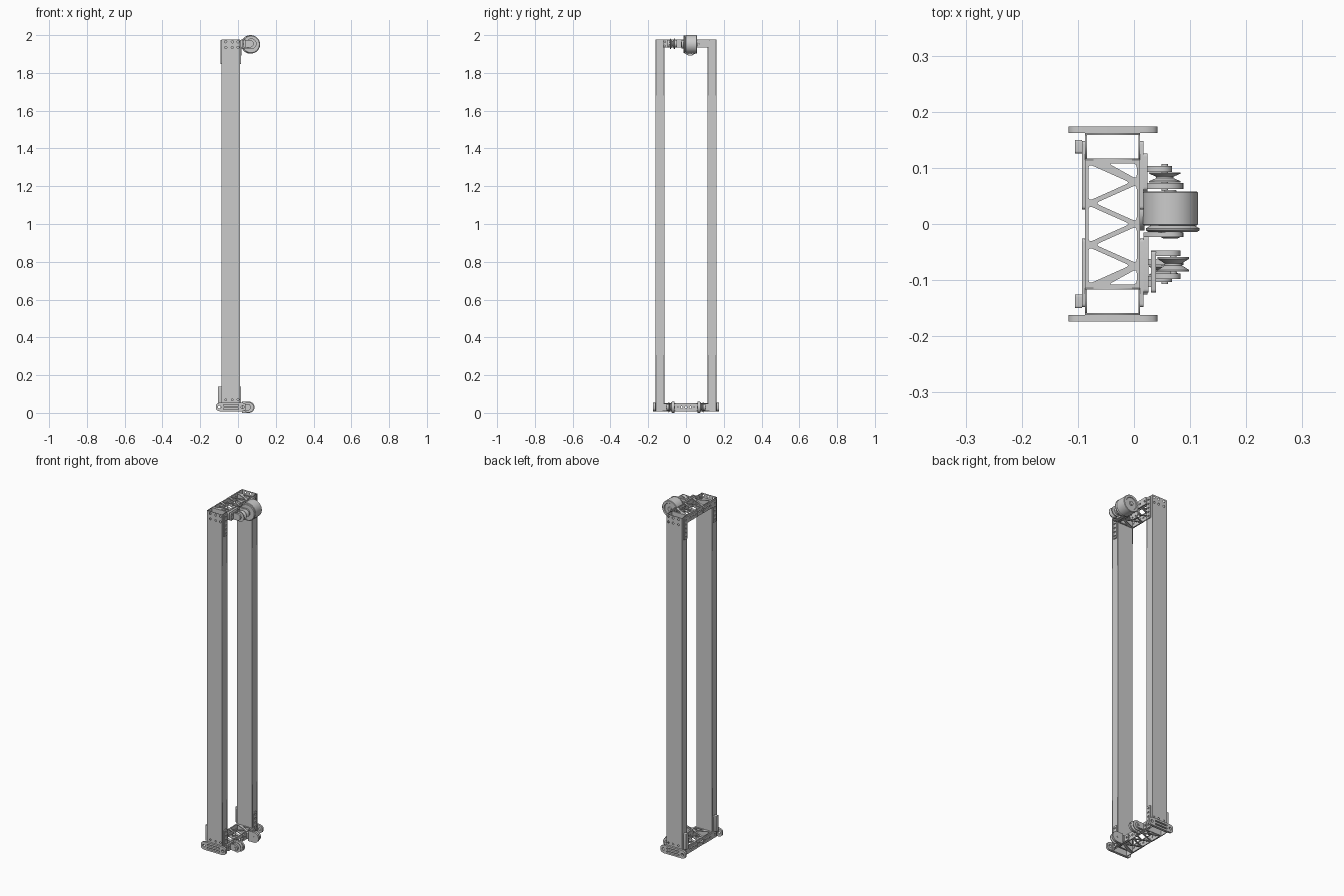
import bpy, bmesh
from math import sin, cos, pi, radians
from mathutils import Vector

if "Cube" in bpy.data.objects:
    bpy.data.objects.remove(bpy.data.objects["Cube"])


def circle(u, v, r, n=16):
    return [(u + r * cos(2 * pi * i / n), v + r * sin(2 * pi * i / n)) for i in range(n)]


def rounded(points, r, steps=4):
    """Round every corner of a polygon."""
    out, n = [], len(points)
    for i in range(n):
        a, p, b = (Vector(points[(i + k) % n]) for k in (-1, 0, 1))
        s = p + (a - p).normalized() * min(r, (a - p).length * 0.45)
        e = p + (b - p).normalized() * min(r, (b - p).length * 0.45)
        for k in range(steps + 1):
            t = k / steps
            out.append(tuple(s * (1 - t) ** 2 + p * 2 * t * (1 - t) + e * t * t))
    return out


def rect(u0, u1, v0, v1):
    return [(u0, v0), (u1, v0), (u1, v1), (u0, v1)]


def finish(name, bm, smooth=True):
    bmesh.ops.remove_doubles(bm, verts=bm.verts, dist=1e-5)
    bmesh.ops.recalc_face_normals(bm, faces=bm.faces)
    me = bpy.data.meshes.new(name)
    bm.to_mesh(me)
    bm.free()
    ob = bpy.data.objects.new(name, me)
    bpy.context.collection.objects.link(ob)
    if smooth:
        bpy.ops.object.select_all(action='DESELECT')
        ob.select_set(True)
        bpy.context.view_layer.objects.active = ob
        bpy.ops.object.shade_smooth_by_angle(angle=radians(30))
    return ob


def plate(name, axis, w0, w1, outline, holes=()):
    """Flat sheet with cut-outs, normal to axis, between w0 and w1."""
    cu = bpy.data.curves.new(name, 'CURVE')
    cu.dimensions, cu.fill_mode, cu.extrude = '2D', 'BOTH', abs(w1 - w0) / 2
    for loop in [outline, *holes]:
        sp = cu.splines.new('POLY')
        sp.points.add(len(loop) - 1)
        for p, (u, v) in zip(sp.points, loop):
            p.co = (u, v, 0, 1)
        sp.use_cyclic_u = True
    tmp = bpy.data.objects.new(name + "_outline", cu)
    bpy.context.collection.objects.link(tmp)
    bpy.context.view_layer.update()
    me = bpy.data.meshes.new_from_object(
        tmp.evaluated_get(bpy.context.evaluated_depsgraph_get()))
    bpy.data.objects.remove(tmp)
    bm = bmesh.new()
    bm.from_mesh(me)
    bpy.data.meshes.remove(me)
    for vert in bm.verts:
        u, v, w = vert.co
        w += (w0 + w1) / 2
        vert.co = {'x': (w, u, v), 'y': (u, w, v), 'z': (u, v, w)}[axis]
    return finish(name, bm, False)


def revolve(name, x, z, profile, n=40):
    """Spin (y, radius) points about a y-parallel axis."""
    bm = bmesh.new()
    rings = [[bm.verts.new((x + r * cos(2 * pi * i / n), y, z + r * sin(2 * pi * i / n)))
              for i in range(n)] for y, r in profile]
    for a, b in zip(rings, rings[1:]):
        for i in range(n):
            bm.faces.new((a[i], a[(i + 1) % n], b[(i + 1) % n], b[i]))
    bm.faces.new(rings[0])
    bm.faces.new(rings[-1])
    return finish(name, bm)


def pulley(name, x, y, z, r, w):
    g = r * 0.55
    revolve(name, x, z, [(y - w, r * 0.85), (y - w, r), (y - w * 0.75, r), (y - w * 0.15, g),
                         (y + w * 0.15, g), (y + w * 0.75, r), (y + w, r), (y + w, r * 0.85)])
    revolve(name + "_axle", x, z, [(y - 0.024, 0.006), (y + 0.024, 0.006)], 16)


def arm(name, y0, y1, x0, xc, z, r):
    """Arm reaching out in x with a rounded end around the axle."""
    end = [(xc + r * sin(pi * k / 12), z - r * cos(pi * k / 12)) for k in range(13)]
    plate(name, 'y', y0, y1, [(x0, z - r)] + end + [(x0, z + r)])


X0, X1, BOT, TOP, T = -0.087, 0.011, 0.008, 1.978, 0.003

# tall hollow posts, open at both ends
top_holes = [circle(x, z, 0.006) for x in (-0.065, -0.03, 0.0) for z in (1.965, 1.935)]
low_holes = [circle(x, z, 0.005) for x in (-0.065, -0.03, 0.0) for z in (0.07,)]
for s, side in ((-1, "near"), (1, "far")):
    plate(side + "_post_outer_wall", 'y', s * 0.159, s * 0.162, rect(X0, X1, BOT, TOP), top_holes + low_holes)
    plate(side + "_post_inner_wall", 'y', s * 0.114, s * 0.117, rect(X0, X1, BOT, TOP))
    for x, f in ((X0, "back"), (X1 - T, "front")):
        plate(f"{side}_post_{f}_wall", 'x', x, x + T, rect(*sorted((s * 0.117, s * 0.159)), BOT, TOP))

# truss cross members: zigzag sheets joined by drilled side webs
L, R = -0.081, 0.005
tri = []
for k in (-1, 0, 1):
    c = k * 0.074
    tri.append([(L, c - 0.033), (L, c + 0.033), (R - 0.012, c)])
for c in (-0.037, 0.037):
    tri.append([(R, c - 0.033), (R, c + 0.033), (L + 0.012, c)])
for s in (-1, 1):
    tri.append([(R, s * 0.08), (R, s * 0.108), (L + 0.035, s * 0.108)])
tri = [rounded(t, 0.008) for t in tri]
for z, lvl in ((BOT, "lower"), (1.934, "upper")):
    for dz, f in ((0, "bottom"), (0.04, "top")):
        plate(f"{lvl}_truss_{f}", 'z', z + dz, z + dz + 0.004, rect(X0, X1, -0.115, 0.115), tri)
    webs = [circle(i * 0.0245, z + 0.022, 0.006) for i in range(-4, 5)]
    for x, f in ((X0, "back"), (X1 - T, "front")):
        plate(f"{lvl}_truss_{f}_web", 'x', x, x + T, rect(-0.115, 0.115, z + 0.004, z + 0.04), webs)

# L-shaped corner gussets on both faces
for s in (-1, 1):
    for d, base in ((1, BOT + 0.004), (-1, TOP - 0.004)):
        shape = [(0.026, 0), (0.148, 0), (0.148, 0.128), (0.12, 0.128), (0.12, 0.036), (0.026, 0.036)]
        drill = [(0.134, 0.018 + 0.024 * i) for i in range(5)] + [(0.04 + 0.025 * i, 0.018) for i in range(3)]
        out = rounded([(s * u, base + d * v) for u, v in shape], 0.006)
        holes = [circle(s * u, base + d * v, 0.0055) for u, v in drill]
        for x, f in ((X0 - 0.006, "back"), (X1, "front")):
            plate(f"corner_gusset_{f}", 'x', x, x + 0.006, out, holes)
    # back pads above the feet
    plate("back_pad", 'x', -0.105, X0 - 0.006, rounded(rect(*sorted((s * 0.126, s * 0.150)), 0.05, 0.14), 0.004))
    # slotted foot plates
    foot = rounded([(-0.117, 0.016), (-0.1, BOT), (0.025, BOT), (0.042, 0.016),
                    (0.042, 0.046), (0.025, 0.055), (-0.1, 0.055), (-0.117, 0.046)], 0.01)
    slots = [rounded(rect(-0.078, 0.003, 0.036, 0.044), 0.004), rounded(rect(-0.078, 0.003, 0.018, 0.026), 0.004),
             circle(-0.098, 0.031, 0.008), circle(0.024, 0.031, 0.008)]
    plate("foot_plate", 'y', s * 0.162, s * 0.174, foot, slots)

# lower guide pulleys with brackets
for s in (-1, 1):
    zc = 0.030
    pulley("lower_pulley", 0.055, s * 0.083, zc, 0.028, 0.009)
    arm("lower_pulley_outer_arm", s * 0.093, s * 0.103, 0.022, 0.05, zc, 0.018)
    arm("lower_pulley_inner_arm", s * 0.062, s * 0.073, 0.022, 0.058, zc, 0.030)
    plate("lower_pulley_base", 'x', 0.016, 0.024, rounded(rect(*sorted((s * 0.056, s * 0.126)), 0.011, 0.051), 0.006),
          [circle(s * 0.115, zc, 0.005)])

# upper guide pulley with stacked base plates
zu = 1.954
pulley("upper_pulley", 0.070, -0.072, zu, 0.028, 0.013)
for y in (-0.098, -0.057):
    arm("upper_pulley_arm", y, y + 0.01, 0.03, 0.064, zu, 0.019)
for x, y in ((0.017, -0.022), (0.030, -0.048)):
    plate("upper_pulley_base", 'x', x, x + 0.009, rounded(rect(-0.122, y, 1.934, 1.976), 0.006),
          [circle(-0.112, 1.965, 0.004), circle(-0.112, 1.943, 0.004)])
revolve("base_spacer", 0.028, zu, [(-0.112, 0.005), (-0.1, 0.005)], 12)

# motor drum, flange, hub, support arm and round mount
zd = 1.951
revolve("drum", 0.065, zd, [(-0.003, 0.046), (-0.001, 0.049), (0.056, 0.049), (0.058, 0.047),
                            (0.058, 0.035), (0.055, 0.033), (0.055, 0.012), (0.061, 0.01)], 48)
revolve("drum_flange", 0.069, zd, [(-0.014, 0.044), (-0.011, 0.048), (-0.008, 0.048), (-0.003, 0.04)], 48)
revolve("drum_hub", 0.065, zd, [(-0.026, 0.012), (-0.022, 0.020), (-0.01, 0.022)], 32)
arm("drum_arm", -0.023, -0.015, 0.017, 0.066, zd, 0.022)
plate("drum_mount", 'x', 0.011, 0.019, circle(0.022, 1.925, 0.034, 32),
      [circle(0.022 + 0.024 * cos(a * pi / 3), 1.925 + 0.024 * sin(a * pi / 3), 0.004) for a in range(6)])
plate("drum_side_base", 'x', 0.017, 0.024, rounded(rect(0.06, 0.126, 1.934, 1.976), 0.006),
      [circle(0.075, zu, 0.005), circle(0.112, zu, 0.005)])
